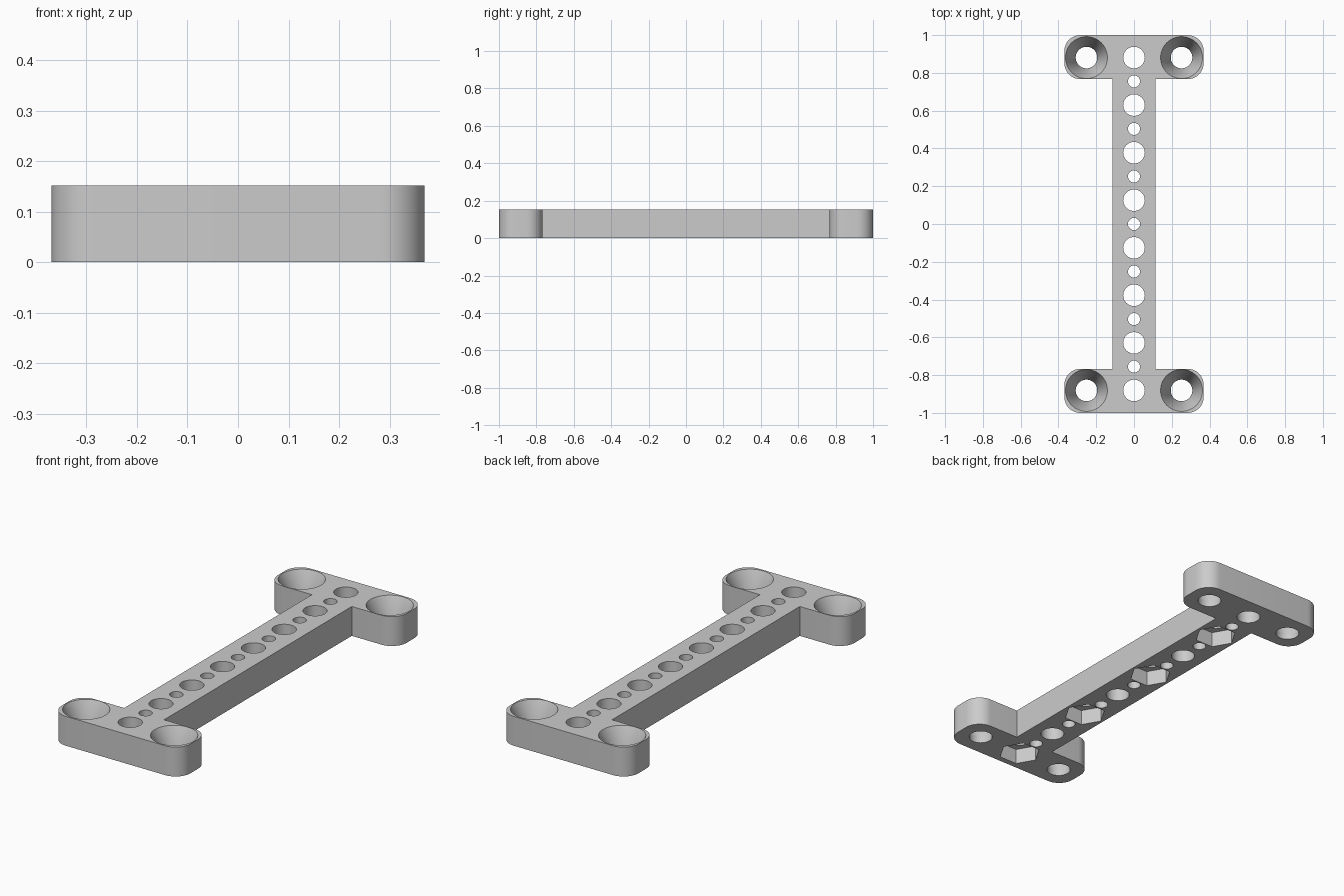
import bpy, bmesh
from math import cos, sin, pi, radians

if "Cube" in bpy.data.objects:
    bpy.data.objects.remove(bpy.data.objects["Cube"], do_unlink=True)

HEIGHT = 0.152
PITCH = 0.2517                     # spacing of holes of one kind
HALF_W, STEM = 0.369, 0.114        # half widths of end bars and stem
INNER, CORNER = 0.767, 0.085       # inner edge of end bars, corner radius
HOLE, PILOT, SINK, NUT = 0.057, 0.032, 0.111, 0.102

grey = bpy.data.materials.new("plain grey")
grey.use_nodes = True
color = (0.6, 0.6, 0.6, 1)
grey.diffuse_color = color
grey.node_tree.nodes["Principled BSDF"].inputs["Base Color"].default_value = color


def make_object(name, bm):
    bmesh.ops.recalc_face_normals(bm, faces=bm.faces)
    mesh = bpy.data.meshes.new(name)
    bm.to_mesh(mesh)
    bm.free()
    mesh.materials.append(grey)
    obj = bpy.data.objects.new(name, mesh)
    bpy.context.collection.objects.link(obj)
    return obj


def lathe(bm, x, y, profile, sides):
    """Closed solid of revolution around a vertical axis."""
    rings = [[bm.verts.new((x + r * cos(2 * pi * i / sides),
                            y + r * sin(2 * pi * i / sides), z))
              for i in range(sides)] for r, z in profile]
    for low, high in zip(rings, rings[1:]):
        for i in range(sides):
            j = (i + 1) % sides
            bm.faces.new((low[i], low[j], high[j], high[i]))
    bm.faces.new(rings[0])
    bm.faces.new(rings[-1])


def arc(cx, cy, start, steps=12):
    return [(cx + CORNER * cos(start + pi / 2 * i / steps),
             cy + CORNER * sin(start + pi / 2 * i / steps)) for i in range(steps + 1)]


# I-shaped plate: the outline of one end, then its half-turn copy
half = [(STEM, INNER)]
half += arc(HALF_W - CORNER, INNER + CORNER, -pi / 2)
half += arc(HALF_W - CORNER, 1 - CORNER, 0)
half += arc(CORNER - HALF_W, 1 - CORNER, pi / 2)
half += arc(CORNER - HALF_W, INNER + CORNER, pi)
half += [(-STEM, INNER)]
outline = half + [(-x, -y) for x, y in half]
bm = bmesh.new()
base = bm.faces.new([bm.verts.new((x, y, 0)) for x, y in outline])
top = bmesh.ops.extrude_face_region(bm, geom=[base])["geom"]
bmesh.ops.translate(bm, vec=(0, 0, HEIGHT),
                    verts=[v for v in top if isinstance(v, bmesh.types.BMVert)])
plate = make_object("mounting_plate", bm)

# Round holes along the stem and countersunk holes at the corners
LOW, HIGH = -0.05, HEIGHT + 0.05
bm = bmesh.new()
for i in range(8):
    lathe(bm, 0, (i - 3.5) * PITCH, [(HOLE, LOW), (HOLE, HIGH)], 48)
for i in range(-3, 4):
    lathe(bm, 0, i * PITCH, [(PILOT, LOW), (PILOT, HIGH)], 32)
for sx in (-1, 1):
    for sy in (-1, 1):
        lathe(bm, sx * PITCH, sy * 3.5 * PITCH,
              [(HOLE, LOW), (HOLE, 0.03), (SINK, HEIGHT), (SINK, HIGH)], 64)
holes = make_object("hole_cutter", bm)

# Hexagonal nut pockets under every other large hole
bm = bmesh.new()
for i in range(0, 8, 2):
    lathe(bm, 0, (i - 3.5) * PITCH, [(NUT, LOW), (NUT, 0.08)], 6)
pockets = make_object("nut_pocket_cutter", bm)

# Cut the plate, then drop the cutters
bpy.ops.object.select_all(action="DESELECT")
plate.select_set(True)
bpy.context.view_layer.objects.active = plate
for cutter in (holes, pockets):
    cutter.hide_render = True
    mod = plate.modifiers.new(cutter.name, "BOOLEAN")
    mod.operation = "DIFFERENCE"
    mod.solver = "EXACT"
    mod.object = cutter
    bpy.ops.object.modifier_apply(modifier=mod.name)
    bpy.data.objects.remove(cutter, do_unlink=True)
bpy.ops.object.shade_smooth_by_angle(angle=radians(25))
